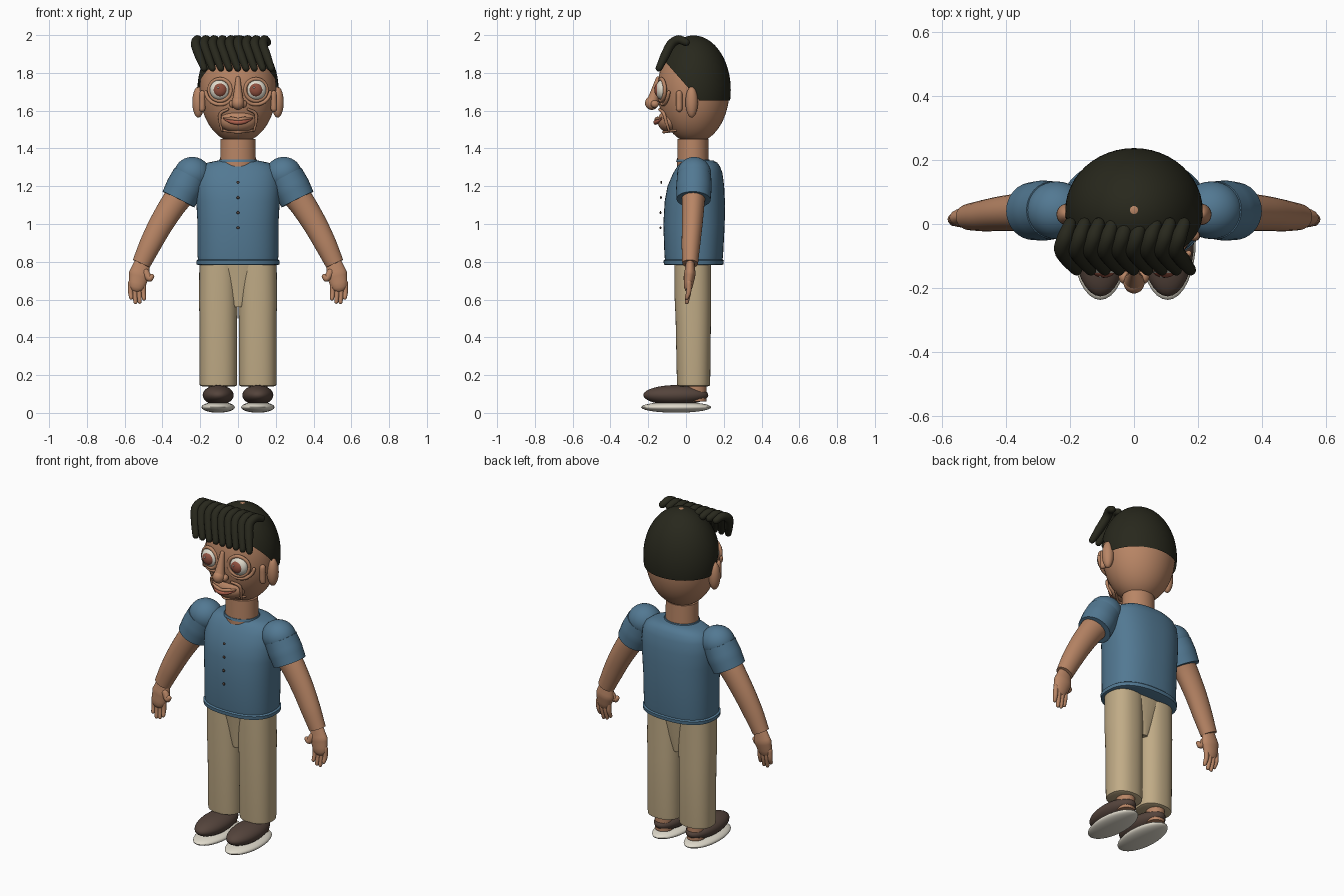
import bpy, bmesh, math
from mathutils import Vector, Matrix

V = Vector


def material(name, rgb):
    m = bpy.data.materials.new(name)
    m.diffuse_color = (*rgb, 1)
    return m


SKIN = material("skin", (0.48, 0.235, 0.13))
HAIR = material("dark hair", (0.021, 0.021, 0.012))
SHIRT = material("blue shirt", (0.085, 0.19, 0.29))
PANTS = material("tan trousers", (0.53, 0.41, 0.24))
SHOE = material("brown shoe", (0.09, 0.058, 0.045))
SOLE = material("cream", (0.74, 0.70, 0.60))
IRIS = material("red brown iris", (0.28, 0.08, 0.05))
LIP = material("lip", (0.43, 0.12, 0.075))


def finish(name, bm, mat, angle=40):
    bmesh.ops.recalc_face_normals(bm, faces=bm.faces[:])
    me = bpy.data.meshes.new(name)
    bm.to_mesh(me)
    bm.free()
    me.materials.append(mat)
    ob = bpy.data.objects.new(name, me)
    bpy.context.collection.objects.link(ob)
    bpy.ops.object.select_all(action='DESELECT')
    ob.select_set(True)
    bpy.context.view_layer.objects.active = ob
    bpy.ops.object.shade_smooth_by_angle(angle=math.radians(angle))
    return ob


def sphere_bm(c, r, seg=32, rings=20):
    bm = bmesh.new()
    bmesh.ops.create_uvsphere(bm, u_segments=seg, v_segments=rings, radius=1)
    bmesh.ops.transform(bm, verts=bm.verts[:],
                        matrix=Matrix.Translation(c) @ Matrix.Diagonal((*r, 1)))
    return bm


def ball(name, c, r, mat, seg=32, rings=20):
    return finish(name, sphere_bm(c, r, seg, rings), mat)


def skin_rings(name, rings, mat, seg=32, power=2.0):
    """Rings are (centre, u axis, v axis), axes scaled by the radii."""
    bm = bmesh.new()
    rows = []
    for c, u, v in rings:
        row = []
        for i in range(seg):
            a = 2 * math.pi * i / seg
            k, s = math.cos(a), math.sin(a)
            e = 2 / power
            row.append(bm.verts.new(c + u * math.copysign(abs(k) ** e, k)
                                    + v * math.copysign(abs(s) ** e, s)))
        rows.append(row)
    for p, q in zip(rows, rows[1:]):
        for i in range(seg):
            j = (i + 1) % seg
            bm.faces.new((p[i], p[j], q[j], q[i]))
    bm.faces.new(rows[0])
    bm.faces.new(rows[-1])
    return finish(name, bm, mat)


def tower(name, prof, mat, cx=0, power=2.0, seg=40):
    """Upright part from (z, half width, y front, y back)."""
    skin_rings(name, [(V((cx, (a + b) / 2, z)), V((w, 0, 0)), V((0, (b - a) / 2, 0)))
                      for z, w, a, b in prof], mat, seg, power)


def tube(name, pts, radii, mat, ref=(0, 1, 0), flat=1.0, seg=16, sub=4, rounded=True):
    """Smooth tapered tube through points; flat scales it along ref."""
    P = [V(p) for p in pts]
    E = [2 * P[0] - P[1]] + P + [2 * P[-1] - P[-2]]
    path = []
    for i in range(len(P) - 1):
        a, b, c, d = E[i:i + 4]
        for k in range(sub + (i == len(P) - 2)):
            t = k / sub
            p = 0.5 * (2 * b + (c - a) * t + (2 * a - 5 * b + 4 * c - d) * t * t
                       + (3 * b - a - 3 * c + d) * t ** 3)
            path.append((p, radii[i] * (1 - t) + radii[i + 1] * t))
    if rounded:
        d0 = (path[0][0] - path[1][0]).normalized()
        d1 = (path[-1][0] - path[-2][0]).normalized()
        (p0, r0), (p1, r1) = path[0], path[-1]
        caps = [(0.5, 0.87), (0.87, 0.5), (0.98, 0.2)]
        path = ([(p0 + d0 * r0 * h, r0 * w) for h, w in reversed(caps)] + path
                + [(p1 + d1 * r1 * h, r1 * w) for h, w in caps])
    rings = []
    for i, (p, r) in enumerate(path):
        t = (path[min(i + 1, len(path) - 1)][0] - path[max(i - 1, 0)][0]).normalized()
        v = t.cross(V(ref)).normalized()
        rings.append((p, v.cross(t) * r * flat, v * r))
    return skin_rings(name, rings, mat, seg)


# Head and neck
HC, HR = V((0, 0.04, 1.71)), V((0.203, 0.19, 0.282))
ball("head", HC, HR, SKIN, 48, 32)
tower("neck", [(1.30, 0.095, -0.047, 0.12), (1.45, 0.092, -0.045, 0.118)], SKIN)


def face_y(x, z):
    k = 1 - ((x - HC.x) / HR.x) ** 2 - ((z - HC.z) / HR.z) ** 2
    return HC.y - HR.y * math.sqrt(max(k, 0))


# Hair cap: shell trimmed at the nape and along the temples, with a crown spot
bm = sphere_bm(HC, (0.215, 0.197, 0.288), 48, 36)
for co, no in (((0, 0, 1.655), (0, 0, -1)), ((0, 0.07, 1.655), (0, -0.205, -0.18))):
    bmesh.ops.bisect_plane(bm, geom=bm.verts[:] + bm.edges[:] + bm.faces[:],
                           plane_co=co, plane_no=no, clear_outer=True)
finish("hair_cap", bm, HAIR)
ball("crown_spot", (0, 0.043, 1.994), (0.017, 0.017, 0.005), SKIN, 16, 8)

# Fringe: a row of swept locks
for i in range(9):
    x = -0.205 + i * 0.0445
    tube("fringe_lock", [(x + 0.005, 0, 1.962), (x - 0.01, -0.04, 1.976),
                         (x - 0.02, -0.08, 1.95), (x, -0.112, 1.89),
                         (x + 0.025, -0.143, 1.825)],
         [0.02, 0.024, 0.025, 0.024, 0.018], HAIR, ref=(1, 0, 0), seg=14)

# Nose and mouth
tube("nose_bridge", [(0, -0.148, 1.77), (0, -0.165, 1.70), (0, -0.178, 1.645)],
     [0.012, 0.022, 0.032], SKIN)
ball("nose_tip", (0, -0.182, 1.64), (0.033, 0.035, 0.036), SKIN)
ball("muzzle", (0, -0.085, 1.545), (0.1, 0.065, 0.062), SKIN)
tube("upper_lip", [(-0.075, -0.132, 1.562), (-0.035, -0.153, 1.558), (0, -0.158, 1.553),
                   (0.035, -0.153, 1.558), (0.075, -0.132, 1.562)],
     [0.005, 0.01, 0.009, 0.01, 0.005], SKIN)
tube("lower_lip", [(-0.072, -0.132, 1.555), (-0.035, -0.153, 1.542), (0, -0.16, 1.538),
                   (0.035, -0.153, 1.542), (0.072, -0.132, 1.555)],
     [0.004, 0.011, 0.013, 0.011, 0.004], LIP)
tube("chin_crease", [(-0.085, face_y(0.085, 1.495), 1.495), (0, -0.118, 1.487),
                     (0.085, face_y(0.085, 1.495), 1.495)], [0.006, 0.008, 0.006], SKIN)

for s in (-1, 1):
    # Eyes with raised lids and bags
    ex, ez = s * 0.095, 1.71
    ball("eyeball", (ex, -0.125, ez), (0.054, 0.036, 0.054), SOLE)
    ball("iris", (ex, -0.146, ez), (0.036, 0.022, 0.036), IRIS, 24, 12)
    ball("eye_glint", (ex - 0.01, -0.166, ez + 0.012), (0.005, 0.003, 0.005), SOLE, 12, 8)
    for nm, rad, a0, a1, y0 in (("eyelid", 0.058, 0, 360, -0.138),
                                ("eye_bag", 0.077, 190, 350, -0.122)):
        arc = []
        for k in range(17):
            a = math.radians(a0 + (a1 - a0) * k / 16)
            px, pz = ex + rad * math.cos(a), ez + rad * math.sin(a)
            arc.append((px, 0.5 * (y0 + face_y(px, pz)), pz))
        tube(nm, arc, [0.01] * 17, SKIN, seg=10, sub=2)
    ball("nostril", (s * 0.03, -0.165, 1.635), (0.018, 0.022, 0.02), SKIN, 20, 12)
    tube("cheek_line", [(s * 0.055, -0.14, 1.607), (s * 0.093, -0.118, 1.585),
                        (s * 0.095, -0.105, 1.54), (s * 0.085, -0.09, 1.495)],
         [0.007, 0.009, 0.008, 0.006], SKIN)
    # Ears
    ball("ear", (s * 0.21, 0.03, 1.645), (0.032, 0.033, 0.082), SKIN)
    tube("ear_front", [(s * 0.188, -0.036, 1.69), (s * 0.19, -0.036, 1.61)],
         [0.017, 0.017], SKIN)

# Shirt
tower("shirt_body", [(0.79, 0.208, -0.108, 0.19), (0.83, 0.214, -0.114, 0.196),
                     (1.0, 0.214, -0.12, 0.205), (1.12, 0.221, -0.113, 0.206),
                     (1.2, 0.224, -0.098, 0.202), (1.27, 0.215, -0.068, 0.193),
                     (1.305, 0.195, -0.046, 0.18), (1.325, 0.16, -0.03, 0.165),
                     (1.336, 0.105, -0.02, 0.145)], SHIRT, power=2.4, seg=56)
tower("shirt_hem", [(0.782, 0.208, -0.107, 0.188), (0.786, 0.219, -0.117, 0.198),
                    (0.806, 0.221, -0.119, 0.2), (0.812, 0.212, -0.112, 0.194)],
      SHIRT, power=2.4, seg=56)
tower("collar", [(1.328, 0.104, -0.052, 0.128), (1.342, 0.1, -0.049, 0.124)], SHIRT)
for z, y in ((1.22, -0.131), (1.14, -0.133), (1.06, -0.135), (0.98, -0.135)):
    ball("button", (0, y, z), (0.008, 0.005, 0.008), SHOE, 12, 8)

for s in (-1, 1):
    # Sleeves and arms
    ball("shoulder", (s * 0.242, 0.043, 1.265), (0.096, 0.09, 0.09), SHIRT)
    tube("sleeve", [(s * 0.252, 0.043, 1.255), (s * 0.284, 0.042, 1.192),
                    (s * 0.315, 0.04, 1.13)], [0.094, 0.098, 0.094], SHIRT,
         flat=0.96, seg=32, rounded=False)
    tube("arm", [(s * 0.30, 0.04, 1.16), (s * 0.345, 0.038, 1.10), (s * 0.41, 0.033, 0.995),
                 (s * 0.465, 0.026, 0.89), (s * 0.512, 0.022, 0.79)],
         [0.075, 0.07, 0.064, 0.058, 0.049], SKIN, flat=0.85, seg=28, rounded=False)
    # Hands
    tube("palm", [(s * 0.51, 0.022, 0.79), (s * 0.522, 0.02, 0.735), (s * 0.533, 0.014, 0.685)],
         [0.042, 0.056, 0.046], SKIN, flat=0.55, seg=20)
    tube("thumb", [(s * 0.49, 0.01, 0.745), (s * 0.47, 0.002, 0.712), (s * 0.457, 0, 0.722)],
         [0.02, 0.018, 0.014], SKIN, flat=0.9)
    for k, tip in enumerate((0.605, 0.588, 0.586, 0.61)):
        x = 0.5 + k * 0.0225
        tube("finger", [(s * x, 0.016, 0.69), (s * (x + 0.001), 0.014, 0.64),
                        (s * (x - 0.002), 0.004, tip)], [0.014, 0.0135, 0.0105], SKIN, seg=12)
    # Trousers
    tower("trouser_leg", [(0.14, 0.085, -0.035, 0.115), (0.145, 0.098, -0.046, 0.126),
                          (0.16, 0.1, -0.048, 0.128), (0.5, 0.1, -0.055, 0.132),
                          (0.6, 0.103, -0.06, 0.133), (0.83, 0.1, -0.062, 0.133)],
          PANTS, cx=s * 0.104, power=2.3)
    # Ankles and shoes
    tower("ankle", [(0.06, 0.05, 0.0, 0.108), (0.2, 0.05, 0.0, 0.108)], SKIN, cx=s * 0.105, seg=24)
    ball("shoe", (s * 0.105, -0.054, 0.094), (0.082, 0.172, 0.053), SHOE)
    ball("shoe_sole", (s * 0.105, -0.052, 0.03), (0.088, 0.185, 0.029), SOLE)
tower("trouser_seat", [(0.56, 0.03, -0.03, 0.1), (0.66, 0.1, -0.04, 0.115),
                       (0.82, 0.19, -0.062, 0.133)], PANTS, power=2.3)
